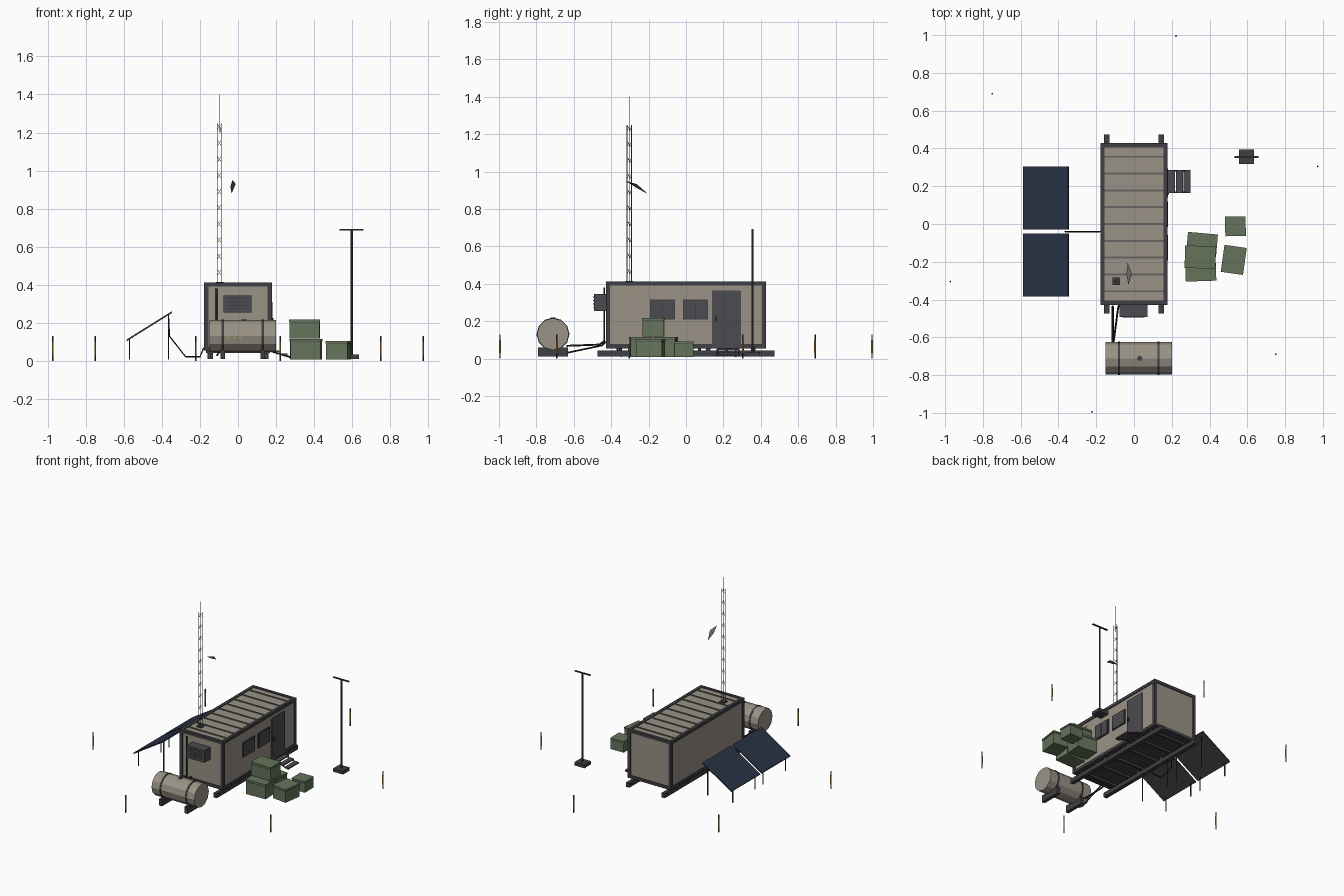
import bpy, bmesh, math
from mathutils import Vector

cube = bpy.data.objects.get("Cube")
if cube:
    bpy.data.objects.remove(cube, do_unlink=True)


def material(name, r, g, b):
    m = bpy.data.materials.new(name)
    m.use_nodes = True
    m.diffuse_color = (r, g, b, 1)
    bsdf = next(n for n in m.node_tree.nodes if n.type == 'BSDF_PRINCIPLED')
    bsdf.inputs["Base Color"].default_value = (r, g, b, 1)
    return m


TAN = material("tan_paint", .32, .29, .24)
FRAME = material("dark_frame", .05, .05, .058)
GREY = material("slate_grey", .072, .07, .082)
OLIVE = material("olive_green", .13, .175, .105)
NAVY = material("navy_cells", .022, .032, .06)
BLACK = material("black_rubber", .013, .013, .014)
OCHRE = material("ochre", .55, .32, .05)
STEEL = material("weathered_steel", .13, .13, .125)


def finish(name, bm, mat):
    mesh = bpy.data.meshes.new(name)
    bm.to_mesh(mesh)
    bm.free()
    mesh.materials.append(mat)
    ob = bpy.data.objects.new(name, mesh)
    bpy.context.collection.objects.link(ob)
    return ob


def box(name, xs, ys, zs, mat, yaw=0, tilt=0):
    """Box given by its extent on each axis."""
    bm = bmesh.new()
    bmesh.ops.create_cube(bm, size=1)
    spans = (xs, ys, zs)
    bmesh.ops.scale(bm, verts=bm.verts, vec=[b - a for a, b in spans])
    ob = finish(name, bm, mat)
    ob.location = [(a + b) / 2 for a, b in spans]
    ob.rotation_euler = (0, math.radians(tilt), math.radians(yaw))
    return ob


def rod(name, a, b, r, mat, sides=6, r_end=None):
    """Cylinder or cone running from point a to point b."""
    a, b = Vector(a), Vector(b)
    bm = bmesh.new()
    bmesh.ops.create_cone(bm, cap_ends=True, segments=sides, radius1=r,
                          radius2=r if r_end is None else r_end, depth=(b - a).length)
    ob = finish(name, bm, mat)
    ob.rotation_mode = 'QUATERNION'
    ob.rotation_quaternion = (b - a).to_track_quat('Z', 'Y')
    ob.location = (a + b) / 2
    return ob


def hose(name, points, r, mat):
    curve = bpy.data.curves.new(name, 'CURVE')
    curve.dimensions = '3D'
    curve.bevel_depth = r
    curve.bevel_resolution = 1
    curve.use_fill_caps = True
    line = curve.splines.new('POLY')
    line.points.add(len(points) - 1)
    for p, co in zip(line.points, points):
        p.co = (*co, 1)
    curve.materials.append(mat)
    ob = bpy.data.objects.new(name, curve)
    bpy.context.collection.objects.link(ob)


# Cabin body, edge frame and underside
W, L, Z0, Z1, T = .178, .428, .055, .413, .022
box("cabin_body", (-W + .006, W - .006), (-L + .006, L - .006), (Z0 + .006, Z1 - .006), TAN)
box("cabin_floor", (-W + T, W - T), (-L + T, L - T), (Z0 + .003, Z0 + .01), FRAME)
for sx in (-1, 1):
    x = sorted((sx * W, sx * (W - T)))
    for z in (Z0, Z1 - T):
        box("long_rail", x, (-L, L), (z, z + T), FRAME)
    for sy in (-1, 1):
        box("corner_post", x, sorted((sy * L, sy * (L - T))), (Z0, Z1), FRAME)
    sk = sx * .145
    box("skid", (sk - .014, sk + .014), (-.474, .474), (.01, .042), FRAME)
    for i in range(4):
        y = -.36 + i * .24
        box("skid_block", (sk - .012, sk + .012), (y - .012, y + .012), (.04, Z0 + .002), FRAME)
for sy in (-1, 1):
    y = sorted((sy * L, sy * (L - T)))
    for z in (Z0, Z1 - T):
        box("end_rail", (-W, W), y, (z, z + T), FRAME)
for i in range(6):
    y = -.36 + i * .144
    box("floor_beam", (-W + .01, W - .01), (y - .008, y + .008), (.042, Z0 + .005), FRAME)

# Roof ribs
for i in range(9):
    y = (i - 4) * .089
    box("roof_rib", (-W + T, W - T), (y - .005, y + .005), (Z1 - .008, Z1 - .001), STEEL)

# Door, windows and label on the +x side
box("door", (W - .008, W + .001), (.14, .295), (.06, .365), GREY)
box("door_handle", (W, W + .008), (.155, .163), (.2, .225), BLACK)
for y in (-.192, -.016):
    box("window_frame", (W - .008, W + .001), (y, y + .134), (.208, .317), FRAME)
    for k in (0, 1):
        a = y + .006 + k * .063
        box("window_pane", (W - .005, W + .003), (a, a + .059), (.214, .311), GREY)
for y in (-.355, -.3):
    box("side_label", (W - .008, W - .004), (y, y + .014), (.36, .367), OCHRE)

# Entry steps
for i in range(3):
    x = W + .003 + i * .041
    z = .055 - i * .015
    box("step_tread", (x, x + .037), (.165, .285), (z - .008, z), GREY)
for y in (.168, .282):
    rod("step_stringer", (W, y, .05), (.295, y, .014), .005, FRAME, 4)

# Cooling unit on the front end
box("cooling_unit", (-.076, .071), (-.493, -L + .004), (.255, .345), GREY)
for i in range(4):
    z = .272 + i * .018
    box("cooling_vent", (-.06, .055), (-.496, -.492), (z, z + .005), FRAME)

# Fuel tank with straps and saddles
TY, TZ = -.711, .131
rod("fuel_tank", (-.15, TY, TZ), (.2, TY, TZ), .085, TAN, 12)
for x in (-.08, .13):
    rod("tank_strap", (x - .006, TY, TZ), (x + .006, TY, TZ), .088, FRAME, 12)
    box("tank_saddle", (x - .012, x + .012), (TY - .08, TY + .08), (.01, .06), FRAME)
for i in range(3):
    x = -.06 + i * .033
    box("tank_label", (x, x + .012), (TY - .087, TY - .08), (.118, .126), OCHRE)
rod("tank_filler", (.03, TY, TZ + .08), (.03, TY, TZ + .088), .014, FRAME, 8)

# Fuel pipe and hose
hose("fuel_pipe", [(-.113, -.437, .38), (-.113, -.437, .095), (-.113, -.46, .075),
                   (-.113, -.64, .068)], .006, BLACK)
hose("return_hose", [(-.08, -.43, .09), (-.085, -.45, .07), (-.11, -.64, .03)], .005, BLACK)

# Two tilted solar panels on posts
XA, XB, ZA, ZB = -.585, -.347, .11, .258
pitch = math.degrees(math.atan2(ZB - ZA, XB - XA))
half = math.hypot(XB - XA, ZB - ZA) / 2
cx, cz = (XA + XB) / 2, (ZA + ZB) / 2
for yc in (.137, -.217):
    ys = (yc - .167, yc + .167)
    box("solar_backing", (cx - half, cx + half), ys, (cz - .006, cz), FRAME, tilt=-pitch)
    box("solar_cells", (cx - half + .001, cx + half - .001), (ys[0] + .001, ys[1] - .001),
        (cz - .001, cz + .003), NAVY, tilt=-pitch)
    for dy in (-.13, .13):
        for x in (-.57, -.365):
            z = ZA + (x - XA) * (ZB - ZA) / (XB - XA)
            rod("solar_post", (x, yc + dy, .008), (x, yc + dy, z - .004), .004, FRAME)
hose("solar_cable", [(-.365, -.04, .23), (-.36, -.04, .13), (-.275, -.04, .022), (-.2, -.04, .022),
                     (-.18, -.04, .07)], .004, BLACK)


# Supply crates with lids
def crate(x, y, z, sx, sy, h, yaw):
    xs, ys = (x - sx / 2, x + sx / 2), (y - sy / 2, y + sy / 2)
    box("crate", xs, ys, (z, z + h * .84), OLIVE, yaw)
    box("crate_seam", (xs[0] + .003, xs[1] - .003), (ys[0] + .003, ys[1] - .003),
        (z + h * .8, z + h * .9), FRAME, yaw)
    box("crate_lid", (xs[0] - .002, xs[1] + .002), (ys[0] - .002, ys[1] + .002),
        (z + h * .87, z + h), OLIVE, yaw)


crate(.36, -.108, .008, .155, .115, .108, -5)
crate(.353, -.243, .008, .158, .115, .108, 2)
crate(.35, -.175, .117, .158, .115, .1, -1)
crate(.528, -.19, .008, .115, .14, .097, -8)
crate(.537, -.012, .008, .105, .1, .082, 1)

# Light mast
box("light_base", (.555, .636), (.318, .395), (.01, .034), FRAME)
rod("light_pole", (.597, .355, .03), (.597, .355, .69), .006, FRAME, 8)
box("light_bar", (.532, .66), (.35, .361), (.685, .692), FRAME)

# Lattice antenna mast on the roof
MX, MY = -.095, -.303
legs = [(MX + .014 * math.cos(a), MY + .014 * math.sin(a))
        for a in (math.pi, math.pi / 3, -math.pi / 3)]
for x, y in legs:
    rod("antenna_leg", (x, y, Z1 - .01), (x, y, 1.25), .0022, STEEL, 5)
for i in range(10):
    z = .45 + i * .085
    for k in range(3):
        rod("antenna_brace", (*legs[k], z), (*legs[(k + 1) % 3], z + .03), .0012, STEEL, 4)
box("antenna_foot", (MX - .02, MX + .02), (MY - .02, MY + .02), (Z1 - .007, Z1 + .002), FRAME)
rod("antenna_whip", (MX, MY, 1.2), (MX, MY, 1.4), .002, STEEL, 5, .001)

# Small pennant beside the mast
bm = bmesh.new()
corners = [(-.03, -.32, .95), (-.013, -.262, .932), (-.034, -.207, .883), (-.04, -.265, .915)]
bm.faces.new([bm.verts.new(c) for c in corners])
flag = finish("pennant", bm, STEEL)
flag.modifiers.new("thickness", 'SOLIDIFY').thickness = .002

# Ring of perimeter stakes
for i in range(6):
    a = math.radians(17.4 + i * 60)
    x, y = 1.019 * math.cos(a), 1.019 * math.sin(a)
    rod("stake", (x, y, 0), (x, y, .13), .004, FRAME)
    rod("stake_band", (x, y, .03), (x, y, .1), .005, OCHRE)
